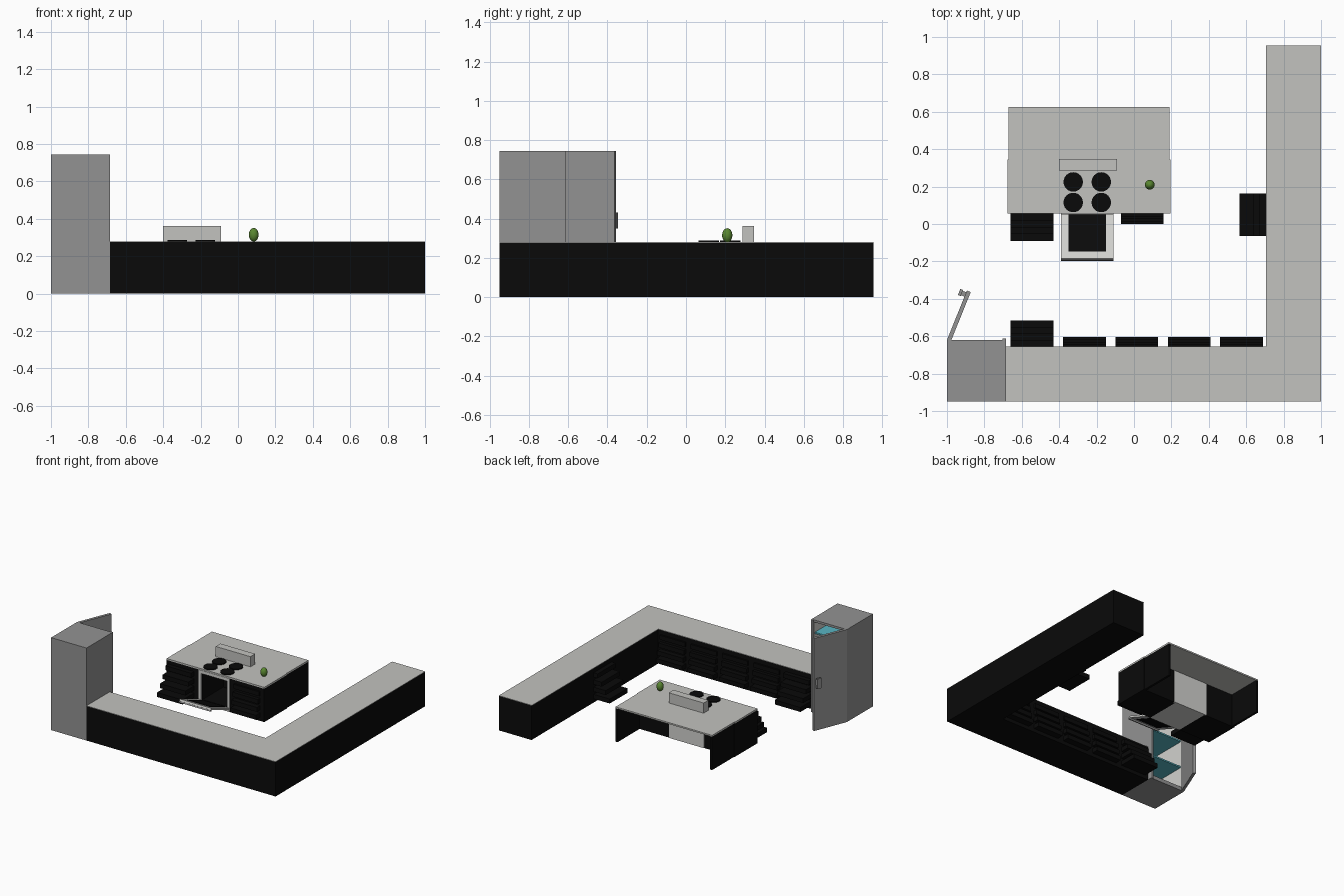
import bpy, bmesh, math
from mathutils import Matrix, Vector

if "Cube" in bpy.data.objects:
    bpy.data.objects.remove(bpy.data.objects["Cube"])


def material(name, r, g, b):
    m = bpy.data.materials.new(name)
    m.diffuse_color = (r, g, b, 1)
    m.use_nodes = True
    m.node_tree.nodes["Principled BSDF"].inputs["Base Color"].default_value = m.diffuse_color
    return m


BLACK = material("black_cabinet", 0.003, 0.003, 0.003)
STONE = material("stone_grey", 0.54, 0.54, 0.52)
STEEL = material("fridge_grey", 0.29, 0.29, 0.29)
LIGHT = material("light_grey", 0.64, 0.64, 0.62)
TEAL = material("teal_glass", 0.10, 0.46, 0.54)
GREEN = material("green", 0.10, 0.24, 0.03)


def make(name, bm, mat, matrix=None):
    if matrix:
        bm.transform(matrix)
    bmesh.ops.recalc_face_normals(bm, faces=bm.faces)
    me = bpy.data.meshes.new(name)
    bm.to_mesh(me)
    bm.free()
    me.materials.append(mat)
    ob = bpy.data.objects.new(name, me)
    bpy.context.collection.objects.link(ob)
    return ob


def box(name, mat, x, y, z, matrix=None):
    """Box from (min, max) pairs on each axis."""
    bm = bmesh.new()
    bmesh.ops.create_cube(bm, size=1)
    for v in bm.verts:
        v.co = Vector(r[0] if c < 0 else r[1] for c, r in zip(v.co, (x, y, z)))
    return make(name, bm, mat, matrix)


def drawers(name, origin, turn, reach):
    """Stack of four drawers pulled out further towards the floor (local +y is out)."""
    m = Matrix.Translation((*origin, 0)) @ Matrix.Rotation(turn, 4, 'Z')
    for i in range(4):
        z = 0.03 + 0.058 * i
        out = reach * (4 - i) / 4
        box(f"{name}_drawer_{i + 1}", BLACK, (-0.114, 0.114), (-0.01, out), (z, z + 0.036), m)


H = 0.28

# Back-wall row of five cabinets with its worktop
box("row_cabinets", BLACK, (-0.685, 0.71), (-0.95, -0.657), (0, H - 0.003))
for k in range(5):
    x0 = -0.685 + 0.28 * k
    box(f"row_worktop_{k + 1}", STONE, (x0, min(x0 + 0.28, 0.71)), (-0.95, -0.655), (H - 0.003, H))
    drawers(f"row_{k + 1}", (x0 + 0.14, -0.657), 0, 0.142 if k == 0 else 0.052)

# Long side row
box("side_cabinets", BLACK, (0.708, 1.0), (-0.95, 0.955), (0, H - 0.003))
box("side_worktop", STONE, (0.705, 1.0), (-0.95, 0.955), (H - 0.003, H))
drawers("side", (0.708, 0.05), math.pi / 2, 0.143)

# Fridge shell, open towards the island
FX, FY, FZ, T = (-1.0, -0.685), (-0.95, -0.62), (0, 0.745), 0.018
box("fridge_left_wall", STEEL, (FX[0], FX[0] + T), FY, FZ)
box("fridge_right_wall", STEEL, (FX[1] - T, FX[1]), (FY[0], FY[1] + 0.008), FZ)
box("fridge_back", STEEL, FX, (FY[0], FY[0] + T), FZ)
box("fridge_floor", STEEL, FX, FY, (0, 0.03))
box("fridge_roof", STEEL, FX, FY, (FZ[1] - T, FZ[1]))
# Light lining plates and glass shelves
IX, IZ = (FX[0] + T, FX[1] - T), (0.03, FZ[1] - T)
box("lining_left", LIGHT, (IX[0], IX[0] + 0.004), (FY[0] + T, FY[1]), IZ)
box("lining_right", LIGHT, (IX[1] - 0.004, IX[1]), (FY[0] + T, FY[1]), IZ)
box("lining_back", LIGHT, IX, (FY[0] + T, FY[0] + T + 0.004), IZ)
for i, z in enumerate((0.20, 0.42, 0.63)):
    box(f"fridge_shelf_{i + 1}", TEAL, IX, (FY[0] + T, FY[1] - 0.01), (z, z + 0.012))

# Open fridge door and its handle, swung about the left front edge
swing = Matrix.Translation((-1.0, -0.62, 0)) @ Matrix.Rotation(math.radians(68), 4, 'Z')
box("fridge_door", STEEL, (0, 0.285), (-0.022, 0), (0.0, 0.745), swing)
box("fridge_handle_stem", STEEL, (0.25, 0.275), (0, 0.02), (0.37, 0.41), swing)
box("fridge_handle", STEEL, (0.245, 0.28), (0.02, 0.036), (0.35, 0.43), swing)

# Island: cabinets either side of the oven, end panels under the overhang
IL, IR, IF, IB = -0.675, 0.195, 0.055, 0.345
OL, OR = -0.39, -0.11
box("island_cabinet_left", BLACK, (IL, OL), (IF, IB), (0, H - 0.012))
box("island_cabinet_right", BLACK, (OR, IR), (IF, IB), (0, H - 0.012))
box("island_panel_left", BLACK, (-0.67, -0.652), (IB, 0.625), (0, H - 0.012))
box("island_panel_right", BLACK, (0.172, 0.19), (IB, 0.625), (0, H - 0.012))
box("island_worktop_front", STONE, (IL, IR), (IF, IB), (H - 0.012, H))
box("island_worktop_back", STONE, (-0.67, 0.19), (IB, 0.625), (H - 0.012, H))
drawers("island_left", (-0.545, IF), math.pi, 0.145)
drawers("island_right", (0.045, IF), math.pi, 0.055)

# Oven shell with dark inside
t = 0.025
OZ = (0, H - 0.012)
box("oven_left", LIGHT, (OL, OL + t), (IF - 0.003, IB), OZ)
box("oven_right", LIGHT, (OR - t, OR), (IF - 0.003, IB), OZ)
box("oven_base", LIGHT, (OL, OR), (IF - 0.003, IB), (0, t))
box("oven_top", LIGHT, (OL, OR), (IF - 0.003, IB), (OZ[1] - t, OZ[1]))
box("oven_back", LIGHT, (OL - 0.015, OR + 0.015), (IB - 0.01, IB + 0.004), OZ)
cav_x, cav_y, cav_z = (OL + t, OR - t), (IF + 0.01, IB - 0.01), (t, OZ[1] - t)
box("oven_lining_back", BLACK, cav_x, (IB - 0.016, IB - 0.01), cav_z)
box("oven_lining_left", BLACK, (cav_x[0], cav_x[0] + 0.004), cav_y, cav_z)
box("oven_lining_right", BLACK, (cav_x[1] - 0.004, cav_x[1]), cav_y, cav_z)
box("oven_lining_base", BLACK, cav_x, cav_y, (t, t + 0.004))

# Half-open oven door, hinged at the bottom
tilt = Matrix.Translation((-0.25, IF, 0.015)) @ Matrix.Rotation(math.radians(-21), 4, 'X')
box("oven_door", LIGHT, (-0.14, 0.14), (-0.262, 0), (0, 0.014), tilt)
box("oven_window", BLACK, (-0.10, 0.10), (-0.222, -0.012), (-0.002, 0.017), tilt)
box("oven_handle", STEEL, (-0.14, 0.14), (-0.266, -0.25), (-0.012, 0), tilt)

# Hob rings
for i, x in enumerate((-0.325, -0.175)):
    for j, y in enumerate((0.115, 0.225)):
        bm = bmesh.new()
        bmesh.ops.create_cone(bm, cap_ends=True, segments=24, radius1=0.052, radius2=0.052, depth=0.008)
        make(f"hob_ring_{i}{j}", bm, BLACK, Matrix.Translation((x, y, H + 0.004)))

# Control box behind the hob
box("hob_control_box", STONE, (-0.40, -0.09), (0.287, 0.347), (H, 0.362))

# Green fruit
bm = bmesh.new()
bmesh.ops.create_uvsphere(bm, u_segments=24, v_segments=14, radius=1)
fruit = make("fruit", bm, GREEN, Matrix.Translation((0.084, 0.21, 0.315))
             @ Matrix.Diagonal((0.026, 0.026, 0.036, 1)))
for p in fruit.data.polygons:
    p.use_smooth = True
